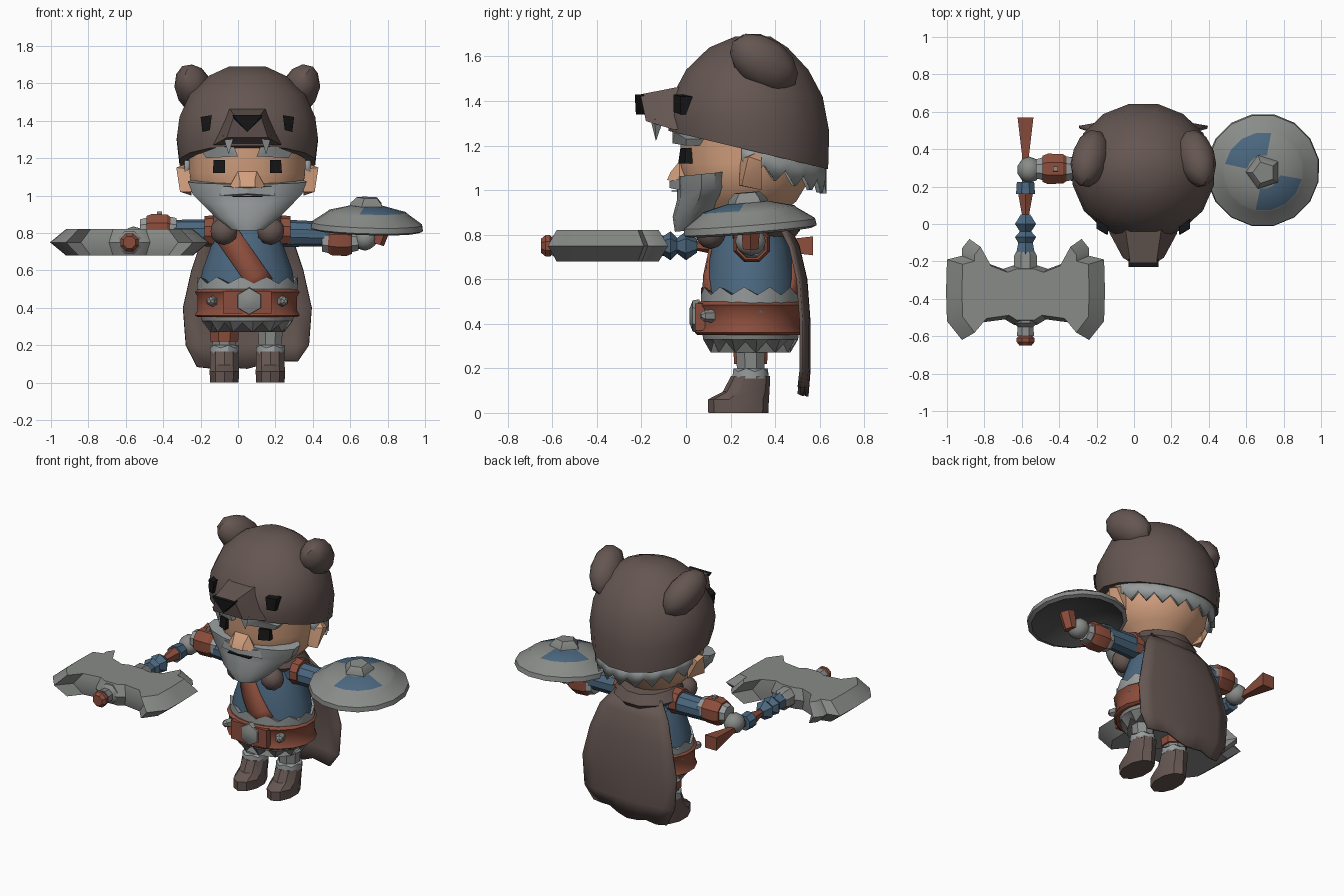
import bpy, bmesh, math, random
from mathutils import Matrix, Vector, Euler

random.seed(4)
if "Cube" in bpy.data.objects:
    bpy.data.objects.remove(bpy.data.objects["Cube"])
CX, CY = 0.05, 0.29          # centre line of the figure
parts = []


def colour(name, *rgb):
    m = bpy.data.materials.new(name)
    m.use_nodes = True
    m.diffuse_color = (*rgb, 1)
    bsdf = m.node_tree.nodes["Principled BSDF"]
    bsdf.inputs["Base Color"].default_value = (*rgb, 1)
    bsdf.inputs["Roughness"].default_value = 0.8
    return m


FUR = colour("brown fur", 0.13, 0.094, 0.084)
STEEL = colour("steel grey", 0.25, 0.26, 0.25)
HAIR = colour("hair grey", 0.31, 0.33, 0.33)
SKIN = colour("skin", 0.65, 0.35, 0.21)
LEATHER = colour("red leather", 0.26, 0.075, 0.045)
CLOTH = colour("blue cloth", 0.07, 0.135, 0.21)
BLACK = colour("black", 0.008, 0.008, 0.009)
DARK = colour("dark grey", 0.08, 0.08, 0.08)


def finish(name, bm, mats, matrix=None):
    bmesh.ops.recalc_face_normals(bm, faces=bm.faces)
    if matrix:
        bm.transform(matrix)
    me = bpy.data.meshes.new(name)
    bm.to_mesh(me)
    bm.free()
    for m in mats if isinstance(mats, list) else [mats]:
        me.materials.append(m)
    ob = bpy.data.objects.new(name, me)
    bpy.context.collection.objects.link(ob)
    parts.append(ob)
    return ob


def skin(name, mats, layers, matrix=None, paint=None, caps=True):
    """Join closed loops of points into one surface."""
    bm = bmesh.new()
    rows = [[bm.verts.new(p) for p in layer] for layer in layers]
    n = len(rows[0])
    for i in range(len(rows) - 1):
        for j in range(n):
            k = (j + 1) % n
            f = bm.faces.new((rows[i][j], rows[i][k], rows[i + 1][k], rows[i + 1][j]))
            f.material_index = paint(i, j) if paint else 0
    if caps:
        bm.faces.new(rows[0][::-1]).material_index = paint(0, 0) if paint else 0
        bm.faces.new(rows[-1])
    return finish(name, bm, mats, matrix)


def loft(name, mats, rings, n=14, cx=CX, slope=0, zig=(0, 0), matrix=None, paint=None):
    """Rings are (z, centre y, x radius, y radius); zig is (ring, depth) of a jagged edge."""
    layers = []
    for i, (z, cy, rx, ry) in enumerate(rings):
        layer = []
        for j in range(n):
            a = 2 * math.pi * (j + 0.5) / n
            dz = zig[1] * (j % 2) if i == zig[0] else 0
            layer.append((cx + rx * math.cos(a), cy + ry * math.sin(a),
                          z + dz + slope * ry * math.sin(a)))
        layers.append(layer)
    return skin(name, mats, layers, matrix, paint)


def rod(name, mat, start, direction, profile, n=8):
    """Turned shape along a direction; the profile is (distance, radius)."""
    m = Matrix.Translation(start) @ Vector(direction).to_track_quat("Z", "Y").to_matrix().to_4x4()
    return loft(name, mat, [(t, 0, r, r) for t, r in profile], n, cx=0, matrix=m)


def ball(name, mat, centre, radii, turn=(0, 0, 0)):
    bm = bmesh.new()
    bmesh.ops.create_icosphere(bm, subdivisions=2, radius=1)
    m = Matrix.Translation(centre) @ Euler(turn).to_matrix().to_4x4() @ Matrix.Diagonal((*radii, 1))
    return finish(name, bm, mat, m)


def hull(name, mat, points, side=0):
    """Convex solid; side 0 mirrors the points into one part, +-1 makes one side."""
    bm = bmesh.new()
    for s in (side,) if side else (-1, 1):
        for x, y, z in points:
            bm.verts.new((CX + s * x, y, z))
    bmesh.ops.remove_doubles(bm, verts=bm.verts, dist=0.0001)
    bmesh.ops.convex_hull(bm, input=bm.verts)
    return finish(name, bm, mat)


def plate(pts, back):
    return pts + [(x, y + back, z) for x, y, z in pts]


# Head, beard and face
loft("head", SKIN, [(.86, .25, .14, .14), (.95, .26, .23, .24), (1.03, .27, .3, .28),
                    (1.12, .27, .315, .3), (1.3, .27, .32, .3)], 16)
loft("beard", HAIR, [(.82, .02, .09, .07), (.89, .04, .18, .1), (.97, .09, .26, .13),
                     (1.01, .1, .3, .14), (1.075, .1, .325, .14)], 14, slope=.1)
hull("mustache", HAIR, [(0, -.075, 1.04), (0, -.075, 1.01), (.15, -.03, 1.0), (.13, -.03, 1.05), (.06, .05, 1.03)])
hull("mouth", BLACK, plate([(.08, -.066, .993), (.08, -.066, .999)], .03))
hull("nose", SKIN, [(.05, -.03, 1.13), (.04, -.07, 1.08), (.1, -.03, 1.04), (.04, -.085, 1.045), (.05, .05, 1.05)])

# Bear hood with muzzle
loft("hood", FUR, [(1.18, .28, .37, .365), (1.3, .28, .385, .37), (1.42, .275, .37, .345),
                   (1.54, .275, .315, .28), (1.64, .28, .21, .18), (1.69, .3, .1, .08)], 16, slope=0)
hood = parts[-1]
for v in hood.data.vertices:          # rim drops towards the back
    if v.co.z < 1.35:
        v.co.z -= (v.co.y - .28) * (.24 if v.co.z < 1.2 else .1)
hull("muzzle", FUR, [(.18, -.05, 1.27), (.11, -.18, 1.31), (.07, -.205, 1.43), (.1, 0, 1.47), (.18, .05, 1.3)])
hull("muzzle_nose", BLACK, plate([(.08, -.23, 1.43), (.07, -.22, 1.41), (0, -.225, 1.34)], .04))

for side, label in ((-1, "right"), (1, "left")):
    hull(label + "_eye", BLACK, plate([(.12, -.035, 1.12), (.12, -.025, 1.19),
                                       (.185, -.005, 1.12), (.18, 0, 1.19)], .06), side)
    hull(label + "_brow", HAIR, plate([(.05, -.06, 1.21), (.07, -.06, 1.26), (.16, -.05, 1.26),
                                       (.24, .0, 1.23), (.22, .0, 1.2)], .08), side)
    hull(label + "_hood_eye", BLACK, plate([(.19, -.055, 1.43), (.25, -.025, 1.42),
                                            (.24, -.025, 1.34), (.2, -.055, 1.35)], .06), side)
    hull(label + "_fang", HAIR, [(.07, -.16, 1.32), (.13, -.14, 1.32), (.1, -.1, 1.32), (.1, -.135, 1.22)], side)
    hull(label + "_ear", SKIN, [(.29, .24, 1.14), (.3, .24, 1.02), (.36, .25, 1.02), (.38, .28, 1.15),
                                (.37, .34, 1.13), (.3, .34, 1.0), (.3, .34, 1.18)], side)
    ball(label + "_hood_ear", FUR, (CX + side * .285, .35, 1.57), (.1, .175, .115), (-.6, side * .2, side * .15))
    ball(label + "_collar_tuft", FUR, (CX + side * .125, .11, .81), (.075, .07, .075))

# Jagged hair below the back of the hood
N = 11
bm = bmesh.new()
rows = []
for lift in (0, 1):
    row = []
    for j in range(N * 2 + 1):
        a = math.pi * (j / (2 * N) * 1.1 - .05)
        y = .3 + .33 * math.sin(a)
        z = 1.2 - (y - .28) * .24 if lift else 1.13 - (y - .28) * .24 - .06 * (j % 2)
        row.append(bm.verts.new((CX + .34 * math.cos(a), y, z)))
    rows.append(row)
for j in range(2 * N):
    bm.faces.new((rows[0][j], rows[0][j + 1], rows[1][j + 1], rows[1][j]))
finish("back_hair", bm, HAIR).modifiers.new("thickness", "SOLIDIFY").thickness = .03

# Torso, belt and armour skirt
BODY = [(.45, .27, .215), (.6, .245, .205), (.75, .19, .175), (.87, .13, .13)]
loft("tunic", CLOTH, [(z, CY, rx, ry) for z, rx, ry in BODY], 16)
loft("collar", FUR, [(.8, .32, .17, .17), (.84, .32, .22, .2), (.9, .31, .18, .18)], 12, slope=-.1)
loft("upper_trim", HAIR, [(.48, CY, .27, .225), (.53, CY, .272, .225), (.535, CY, .24, .19)], 24, zig=(1, .035))
loft("belt", LEATHER, [(.35, .285, .27, .235), (.36, .285, .285, .245), (.385, .285, .27, .232),
                       (.46, .285, .27, .232), (.485, .285, .285, .245), (.5, .285, .265, .23)], 18)
loft("armour_skirt", STEEL, [(.27, CY, .2, .18), (.33, CY, .245, .215), (.37, CY, .255, .22)], 24, zig=(0, .05))
hull("belt_front", LEATHER, plate([(.13, .04, .37), (.13, .04, .49)], .05))
rod("buckle", STEEL, (CX + .01, .06, .435), (0, -1, 0), [(0, .075), (.03, .07), (.045, .03)], 6)
for side in (-1, 1):
    rod("belt_stud", STEEL, (CX + side * .18, .12, .435), (side * .45, -1, 0), [(0, .03), (.045, .025), (.06, .01)], 6)


def body_y(x, z, sign):
    for (z0, a0, b0), (z1, a1, b1) in zip(BODY, BODY[1:]):
        if z <= z1:
            break
    t = (z - z0) / (z1 - z0)
    rx, ry = a0 + t * (a1 - a0), b0 + t * (b1 - b0)
    return CY + sign * (ry * math.sqrt(max(0, 1 - ((x - CX) / rx) ** 2)) + .012)


# Diagonal strap, front and back
for sign, label in ((-1, "front"), (1, "back")):
    bm = bmesh.new()
    rows = []
    for i in range(7):
        x, z = -.08 + .035 * i, .82 - .05 * i
        edge = [(x + d * .055, z + d * .035) for d in (-1, 0, 1)]
        rows.append([bm.verts.new((px, body_y(px, pz, sign), pz)) for px, pz in edge])
    for a, b in zip(rows, rows[1:]):
        for k in (0, 1):
            bm.faces.new((a[k], a[k + 1], b[k + 1], b[k]))
    finish("strap_" + label, bm, LEATHER).modifiers.new("thickness", "SOLIDIFY").thickness = .02

# Cloak with torn hem
bm = bmesh.new()
rows = []
for i, (z, w, y) in enumerate([(.85, .17, .46), (.75, .25, .51), (.6, .3, .545), (.4, .345, .56),
                               (.2, .33, .56), (.09, .27, .55)]):
    row = []
    for j in range(9):
        u = j / 4 - 1
        tear = random.uniform(-.02, .035) if i == 5 else 0
        row.append(bm.verts.new((CX + u * w, y - .035 * u * u, z + tear)))
    rows.append(row)
for a, b in zip(rows, rows[1:]):
    for j in range(8):
        bm.faces.new((a[j], a[j + 1], b[j + 1], b[j]))
finish("cloak", bm, FUR).modifiers.new("thickness", "SOLIDIFY").thickness = .015

# Legs and boots
for side, label in ((-1, "right"), (1, "left")):
    x = CX + side * .123
    loft(label + "_leg", STEEL, [(.12, CY, .065, .065), (.24, CY, .068, .068), (.35, CY, .08, .08)], 8, cx=x)
    loft(label + "_boot_trim", HAIR, [(.155, CY, .08, .085), (.185, CY, .08, .08), (.2, CY, .065, .065)],
         12, cx=x, zig=(1, .015))
    loft(label + "_boot", FUR, [(0, .235, .08, .135), (.06, .235, .083, .137), (.095, .27, .08, .105),
                                (.165, .29, .08, .088)], 10, cx=x)
loft("leg_band", LEATHER, [(.22, CY, .08, .08), (.27, CY, .083, .083)], 8, cx=CX - .123)

# Arms, bracers and gloves
for side, label in ((-1, "right"), (1, "left")):
    x0 = CX + side * .12
    drop = -.02 if side > 0 else .01
    rod(label + "_arm", CLOTH, (x0, CY, .8), (side, .02, drop), [(0, .075), (.35, .065)], 10)
    rod(label + "_shoulder_strap", LEATHER, (x0 + side * .06, CY, .81), (side, 0, 0), [(0, .085), (.05, .08)], 10)
    start = (CX + side * (.41 if side < 0 else .43), .295, .8 + 2 * drop)
    rod(label + "_bracer", LEATHER, start, (side, 0, drop), [(0, .07), (.02, .085), (.1, .088), (.13, .075)], 8)
    rod(label + "_cuff", HAIR, start, (side, 0, drop), [(-.03, .065), (0, .072), (.13, .065), (.165, .055)], 8)
    rod(label + "_bracer_stud", STEEL, (start[0] + side * .06, .295, start[2] + .07), (0, 0, 1), [(0, .02), (.025, .018)], 4)
    ball(label + "_glove", STEEL, (start[0] + side * .2, .29, .77), (.065, .07, .065))

# Double-bladed axe, lying along y
AX, AZ = -.58, .75
half = [(.06, -.22), (.12, -.24), (.23, -.2), (.3, -.08), (.34, -.13), (.34, -.17), (.42, -.19),
        (.425, -.36), (.42, -.52), (.34, -.62), (.26, -.53), (.11, -.51), (.06, -.54)]
outline = half + [(-x, y) for x, y in half[::-1]]
skin("axe_blades", STEEL, [[(AX + x * sx, -.36 + (y + .36) * sy, AZ + dz) for x, y in outline]
                           for sx, sy, dz in ((.8, .85, -.07), (1, 1, 0), (.8, .85, .07))])
for name, mat, profile, n in (
        ("axe_pommel", LEATHER, [(-.57, .06), (-.36, .025), (-.2, .025)], 4),
        ("axe_grip_wrap", CLOTH, [(-.225, .05), (-.16, .055)], 8),
        ("axe_shaft", LEATHER, [(-.16, .045), (-.04, .02), (.05, .02)], 6),
        ("axe_neck_wrap", CLOTH, [(-.05, .03), (0, .065), (.04, .035), (.07, .065), (.1, .045), (.17, .06)], 6),
        ("axe_socket", STEEL, [(.15, .055), (.17, .066), (.53, .066), (.55, .045), (.6, .05)], 8),
        ("axe_tip", LEATHER, [(.59, .03), (.61, .052), (.63, .052), (.65, .035)], 8)):
    rod(name, mat, (AX, 0, AZ), (0, -1, 0), profile, n)


# Round shield with quartered face
def quarter(i, j):
    if i < 2:
        return 2
    a = 2 * math.pi * (j + 1) / 16
    return 1 if i == 6 and math.sin(2 * a + .01) < 0 else 0


tilt = Matrix.Translation((.69, .285, .86)) @ Euler((.08, .03, 0)).to_matrix().to_4x4()
loft("shield", [STEEL, CLOTH, DARK], [(z, 0, r, r) for z, r in (
    (.03, .08), (.0, .2), (-.05, .28), (-.04, .305), (-.01, .3), (.045, .22), (.055, .21), (.085, .09))],
    16, cx=0, matrix=tilt, paint=quarter)
loft("shield_boss", STEEL, [(.07, 0, .1, .1), (.1, 0, .09, .09), (.13, 0, .06, .06)], 5, cx=0, matrix=tilt)
rod("shield_grip", LEATHER, (.75, .29, .77), (.3, 0, 1), [(-.03, .04), (.08, .05)], 6)

# Soft shading with crisp edges
bpy.ops.object.select_all(action="DESELECT")
for ob in parts:
    ob.select_set(True)
bpy.context.view_layer.objects.active = parts[0]
bpy.ops.object.shade_smooth_by_angle(angle=math.radians(32))
